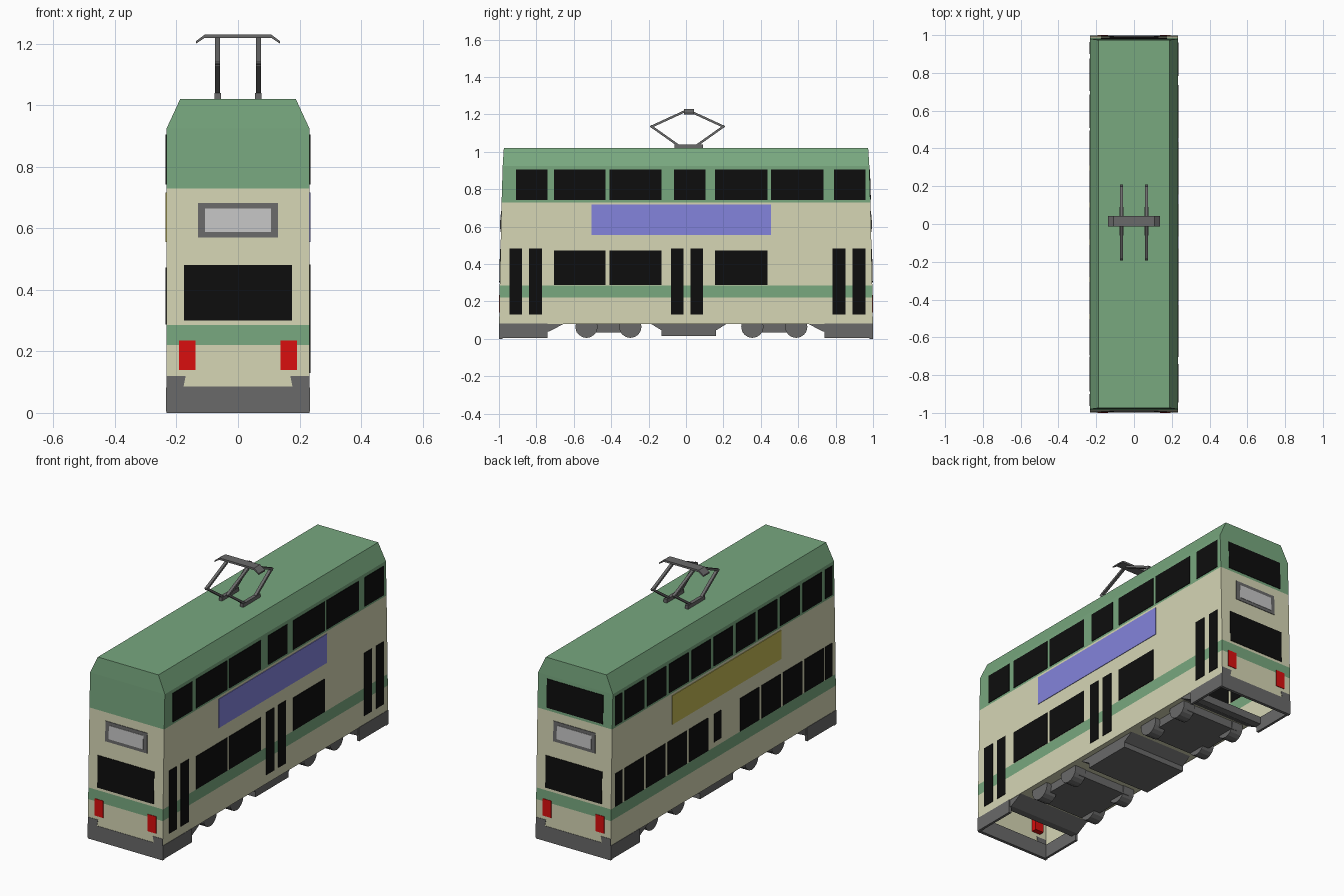
import bpy, bmesh, math
from mathutils import Vector

if "Cube" in bpy.data.objects:
    bpy.data.objects.remove(bpy.data.objects["Cube"])


def material(name, r, g, b):
    lin = lambda c: ((c / 255 + 0.055) / 1.055) ** 2.4 if c > 10 else c / 255 / 12.92
    m = bpy.data.materials.new(name)
    m.diffuse_color = (lin(r), lin(g), lin(b), 1)
    m.use_nodes = True
    m.node_tree.nodes["Principled BSDF"].inputs["Base Color"].default_value = m.diffuse_color
    return m


GREEN = material("green paint", 120, 168, 127)
CREAM = material("cream paint", 214, 214, 181)
GREY = material("dark grey metal", 106, 106, 106)
PALE = material("pale grey panel", 198, 198, 198)
BLACK = material("black glass", 13, 13, 13)
RED = material("red lamp", 218, 14, 14)
BLUE = material("violet board", 131, 131, 220)
YELLOW = material("yellow board", 195, 184, 85)


def finish(name, bm, *mats):
    bmesh.ops.recalc_face_normals(bm, faces=bm.faces)
    me = bpy.data.meshes.new(name)
    bm.to_mesh(me)
    bm.free()
    for m in mats:
        me.materials.append(m)
    ob = bpy.data.objects.new(name, me)
    bpy.context.collection.objects.link(ob)
    return ob


def loft(name, a, b, mat):
    """Closed solid between two matching outlines."""
    bm = bmesh.new()
    va, vb = [bm.verts.new(p) for p in a], [bm.verts.new(p) for p in b]
    bm.faces.new(va)
    bm.faces.new(vb)
    n = len(va)
    for i in range(n):
        j = (i + 1) % n
        bm.faces.new((va[i], va[j], vb[j], vb[i]))
    return finish(name, bm, mat)


def prism_x(name, yz, x0, x1, mat):
    return loft(name, [(x0, y, z) for y, z in yz], [(x1, y, z) for y, z in yz], mat)


def prism_y(name, xz, y0, y1, mat):
    return loft(name, [(x, y0, z) for x, z in xz], [(x, y1, z) for x, z in xz], mat)


def box(name, x0, x1, y0, y1, z0, z1, mat):
    return prism_x(name, [(y0, z0), (y1, z0), (y1, z1), (y0, z1)], x0, x1, mat)


# Body shell: (height, half width, half length), colour bands by height
W = 0.232
LEVELS = [(0.08, W, 0.997), (0.22, W, 0.997), (0.285, W, 0.996), (0.73, W, 0.986),
          (0.925, W, 0.98), (1.02, 0.188, 0.974)]
bm = bmesh.new()
rings = [[bm.verts.new((sx * w, sy * l, z)) for sx, sy in ((-1, -1), (1, -1), (1, 1), (-1, 1))]
         for z, w, l in LEVELS]
for lo, hi in zip(rings, rings[1:]):
    for i in range(4):
        j = (i + 1) % 4
        bm.faces.new((lo[i], lo[j], hi[j], hi[i]))
bm.faces.new(rings[-1])
for f in bm.faces:
    z = f.calc_center_median().z
    f.material_index = 0 if 0.22 < z < 0.285 or z > 0.73 else 1
finish("body", bm, GREEN, CREAM)
box("floor", -W + 0.002, W - 0.002, -0.74, 0.74, 0.081, 0.09, CREAM)


def end_y(z):
    for (z0, _, l0), (z1, _, l1) in zip(LEVELS, LEVELS[1:]):
        if z <= z1:
            return l0 + (l1 - l0) * (z - z0) / (z1 - z0)


def side_plate(name, s, y0, y1, z0, z1, mat):
    box(name, s * (W - 0.003), s * (W + 0.003), y0, y1, z0, z1, mat)


def end_plate(name, s, xz, mat, out=0.003, deep=0.003):
    loft(name, [(x, s * (end_y(z) + out), z) for x, z in xz],
         [(x, s * (end_y(z) - deep), z) for x, z in xz], mat)


def rect(x0, x1, z0, z1):
    return [(x0, z0), (x1, z0), (x1, z1), (x0, z1)]


# Right side windows, doors and board
for y0, y1 in ((-.91, -.74), (-.705, -.43), (-.41, -.13), (-.065, .105),
               (.155, .435), (.455, .735), (.79, .96)):
    side_plate("right_upper_window", 1, y0, y1, 0.742, 0.905, BLACK)
for y0, y1 in ((-.705, -.43), (-.41, -.13), (.155, .435)):
    side_plate("right_lower_window", 1, y0, y1, 0.287, 0.472, BLACK)
for y in (-.91, -.805, -.047, .058, .818, .925):
    side_plate("door_glass", 1, y - 0.034, y + 0.034, 0.13, 0.482, BLACK)
side_plate("right_board", 1, -0.505, 0.455, 0.555, 0.717, BLUE)

# Left side windows and board
for i in range(9):
    y = 0.875 - i * 0.197
    side_plate("left_upper_window", -1, y - 0.17, y, 0.742, 0.905, BLACK)
for start in (0.875, -0.148):
    for i in range(4):
        y = start - i * 0.19
        side_plate("left_lower_window", -1, y - 0.168, y, 0.287, 0.472, BLACK)
for s in (-1, 1):
    for z0, z1 in ((0.742, 0.905), (0.287, 0.472)):
        side_plate("left_corner_window", -1, s * 0.9, s * 0.963, z0, z1, BLACK)
side_plate("left_small_window", -1, 0.02, 0.085, 0.315, 0.472, BLACK)
side_plate("left_board", -1, -0.51, 0.455, 0.555, 0.717, YELLOW)

# Both ends: windscreen, route panel, lamps, skirts, cross beams
for s in (-1, 1):
    end_plate("windscreen", s, rect(-.175, .175, .30, .48), BLACK)
    end_plate("panel_frame", s, rect(-.13, .13, .57, .683), GREY)
    end_plate("panel", s, rect(-.107, .107, .588, .664), PALE, out=0.005)
    for m in (-1, 1):
        end_plate("lamp", s, rect(m * .138, m * .192, .14, .235), RED, deep=0.03)
        end_plate("skirt_corner", s, [(m * W, .08), (m * .178, .08), (m * .17, .12), (m * W, .12)],
                  GREY, out=0.002)
        box("side_skirt", m * (W - 0.012), m * (W + 0.002), s * 0.74, s * 0.999, 0.005, 0.082, GREY)
    box("end_skirt", -W, W, s * 0.982, s * 0.999, 0.0, 0.085, GREY)
    prism_x("cross_beam", [(s * .65, .082), (s * .73, .04), (s * .77, .04), (s * .77, .082)],
            -W + 0.004, W - 0.004, GREY)
end_plate("rear_upper_window", 1, rect(-.175, .175, .745, .905), BLACK)

# Underframe box, bogies and wheels
prism_x("underframe", [(-.19, .082), (-.13, .045), (-.13, .015), (.16, .015), (.16, .045), (.22, .082)],
        -0.2, 0.2, GREY)
for yc in (-0.415, 0.472):
    box("bogie", -0.17, 0.17, yc - 0.17, yc + 0.17, 0.035, 0.082, GREY)
    for d in (-0.117, 0.117):
        ring = [(yc + d + 0.06 * math.cos(a * math.pi / 8), 0.065 + 0.06 * math.sin(a * math.pi / 8))
                for a in range(16)]
        for m in (-1, 1):
            prism_x("wheel", ring, m * 0.13, m * 0.2, GREY)

# Current collector on the roof
C = 0.008


def rod(name, a, b, x, t=0.006):
    a, b = Vector(a), Vector(b)
    d = (b - a).normalized()
    n = Vector((-d.y, d.x)) * t
    a, b = a - d * t, b + d * t
    prism_x(name, [a + n, b + n, b - n, a - n], x - 0.008, x + 0.008, GREY)


for x in (-0.066, 0.066):
    box("collector_foot", x - 0.01, x + 0.01, -0.062, 0.09, 1.018, 1.04, GREY)
    for s in (-1, 1):
        rod("collector_lower_arm", (C + s * 0.055, 1.038), (C + s * 0.192, 1.135), x)
        rod("collector_upper_arm", (C + s * 0.192, 1.135), (C + s * 0.02, 1.214), x)
prism_y("collector_head", [(-.137, 1.2), (-.108, 1.219), (.108, 1.219), (.137, 1.2),
                           (.137, 1.208), (.108, 1.23), (-.108, 1.23), (-.137, 1.208)],
        -0.012, 0.042, GREY)
